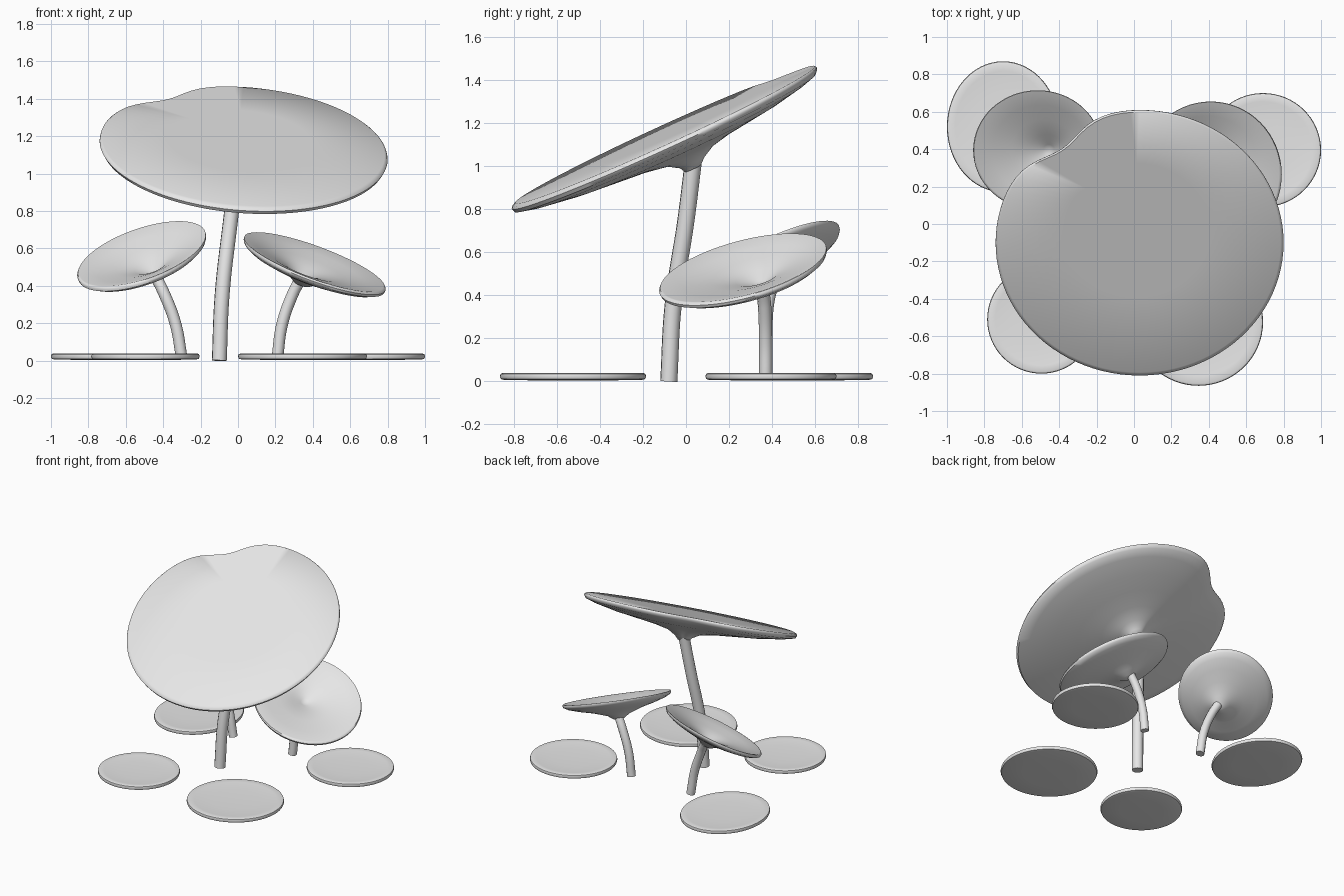
import bpy
import bmesh
from math import sin, cos, pi, exp, radians

if "Cube" in bpy.data.objects:
    bpy.data.objects.remove(bpy.data.objects["Cube"], do_unlink=True)

GREY = (0.8, 0.8, 0.8, 1)
mat = bpy.data.materials.new("plain_grey")
mat.use_nodes = True
mat.diffuse_color = GREY
mat.node_tree.nodes["Principled BSDF"].inputs["Base Color"].default_value = GREY


def finish(obj, angle):
    """Give the part its colour and smooth shading."""
    obj.data.materials.clear()
    obj.data.materials.append(mat)
    bpy.ops.object.select_all(action="DESELECT")
    obj.select_set(True)
    bpy.context.view_layer.objects.active = obj
    bpy.ops.object.shade_smooth_by_angle(angle=radians(angle))


def leaf(name, centre, radii, profile, slope=(0, 0), hub=None, dent=0, sides=64):
    """Disc swept around a hub from a (radius, height) profile, sheared to a slope."""
    cx, cy, cz = centre
    hx, hy = hub or (cx, cy)
    bm = bmesh.new()

    def point(r, h, t):
        d = (t - radians(127) + pi) % (2 * pi) - pi
        k = 1 - dent * exp(-(d / radians(15)) ** 2)
        x = hx + r * (cx + radii[0] * k * cos(t) - hx)
        y = hy + r * (cy + radii[1] * k * sin(t) - hy)
        z = cz + slope[0] * (x - cx) + slope[1] * (y - cy) + h
        return bm.verts.new((x, y, z))

    rings = []
    for r, h in profile:
        n = sides if r else 1
        rings.append([point(r, h, 2 * pi * i / sides) for i in range(n)])
    for a, b in zip(rings, rings[1:]):
        for i in range(sides):
            j = (i + 1) % sides
            if len(a) == 1:
                bm.faces.new((a[0], b[i], b[j]))
            elif len(b) == 1:
                bm.faces.new((a[i], b[0], a[j]))
            else:
                bm.faces.new((a[i], b[i], b[j], a[j]))
    bmesh.ops.recalc_face_normals(bm, faces=bm.faces)
    mesh = bpy.data.meshes.new(name)
    bm.to_mesh(mesh)
    bm.free()
    obj = bpy.data.objects.new(name, mesh)
    bpy.context.collection.objects.link(obj)
    finish(obj, 50)


def stem(name, points, radius):
    """Round tube along a smooth path, flared a little by per-point scale."""
    curve = bpy.data.curves.new(name, "CURVE")
    curve.dimensions = "3D"
    curve.bevel_depth = radius
    curve.bevel_resolution = 4
    curve.use_fill_caps = True
    spline = curve.splines.new("BEZIER")
    spline.bezier_points.add(len(points) - 1)
    for bp, co in zip(spline.bezier_points, points):
        bp.co = co
        bp.handle_left_type = bp.handle_right_type = "AUTO"
    obj = bpy.data.objects.new(name, curve)
    bpy.context.collection.objects.link(obj)
    bpy.ops.object.select_all(action="DESELECT")
    obj.select_set(True)
    bpy.context.view_layer.objects.active = obj
    bpy.ops.object.convert(target="MESH")
    finish(bpy.context.object, 50)


# Large tilted leaf with a flat top and a funnel underneath
CANOPY = [(0, 0), (0.5, 0), (0.98, 0), (0.995, -0.008), (1, -0.02), (0.985, -0.04),
          (0.9, -0.06), (0.7, -0.09), (0.5, -0.11), (0.3, -0.13), (0.15, -0.155),
          (0.08, -0.19), (0.05, -0.22), (0, -0.22)]
leaf("large_leaf", (0.03, -0.1, 1.145), (0.77, 0.71), CANOPY,
     (-0.065, 0.455), (0, 0.04), 0.11, 96)
stem("large_stem", [(-0.1, -0.08, 0), (-0.085, -0.06, 0.35),
                    (-0.04, 0.0, 0.75), (-0.005, 0.035, 1.03)], 0.04)

# Two dished leaves on curved stems
BOWL = [(0, -0.125), (0.08, -0.115), (0.25, -0.08), (0.5, -0.048), (0.75, -0.025),
        (0.97, 0), (0.99, 0), (1, -0.01), (0.985, -0.025), (0.9, -0.045),
        (0.7, -0.07), (0.45, -0.095), (0.2, -0.13), (0.1, -0.16), (0, -0.17)]
leaf("right_bowl_leaf", (-0.515, 0.395, 0.57), (0.345, 0.32), BOWL,
     (0.3, 0.45), (-0.45, 0.4))
stem("right_bowl_stem", [(-0.3, 0.37, 0.01), (-0.335, 0.37, 0.2),
                         (-0.4, 0.38, 0.37), (-0.44, 0.4, 0.45)], 0.031)
leaf("left_bowl_leaf", (0.41, 0.265, 0.525), (0.38, 0.39), BOWL,
     (-0.35, 0.24), (0.33, 0.35))
stem("left_bowl_stem", [(0.21, 0.37, 0.01), (0.235, 0.37, 0.19),
                        (0.29, 0.365, 0.35), (0.33, 0.355, 0.43)], 0.031)

# Four floating pads with a raised rim
PAD = [(0, 0.028), (0.5, 0.03), (0.85, 0.034), (0.96, 0.038), (0.99, 0.034), (1, 0.022),
       (0.985, 0.01), (0.94, 0.006), (0.5, 0.004), (0, 0.004)]
for name, x, y, rx, ry in (("back_right_pad", -0.7, 0.52, 0.3, 0.35),
                           ("back_left_pad", 0.69, 0.395, 0.31, 0.305),
                           ("front_right_pad", -0.495, -0.51, 0.29, 0.29),
                           ("front_left_pad", 0.345, -0.525, 0.345, 0.34)):
    leaf(name, (x, y, 0), (rx, ry), PAD)
